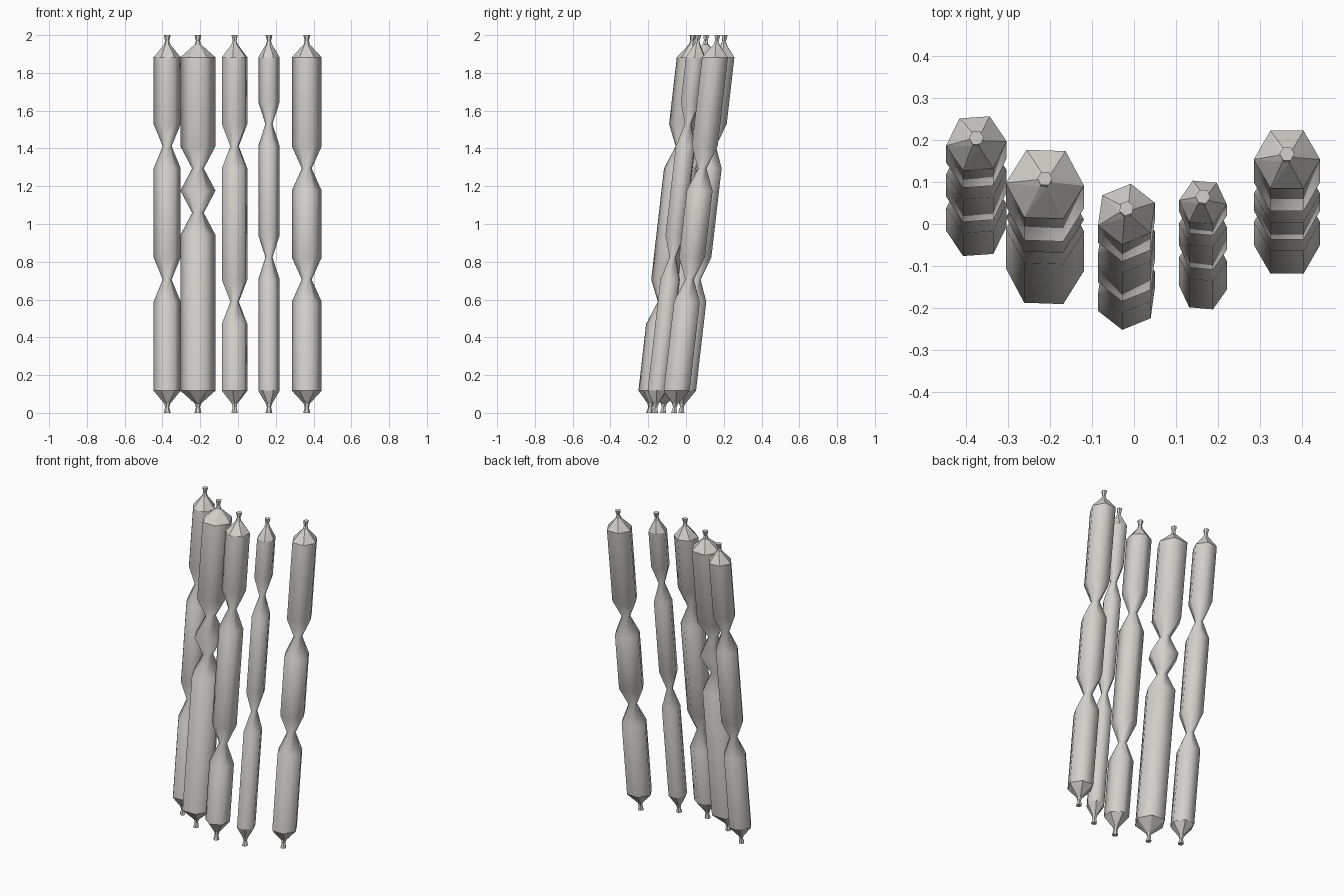
import bpy, bmesh
from math import cos, sin, radians, tau

cube = bpy.data.objects.get("Cube")
if cube:
    bpy.data.objects.remove(cube)

SIDES = 6
STEP = 2 / 17      # height between neighbouring rings
LEAN = 0.115       # backward shift per unit of height

casing = bpy.data.materials.new("warm_light_grey")
casing.use_nodes = True
colour = (0.64, 0.63, 0.595, 1)
casing.diffuse_color = colour
casing.node_tree.nodes["Principled BSDF"].inputs["Base Color"].default_value = colour


def add_link(name, x, y, radius, turn, waists):
    """Leaning six-sided casing with pinched waists and twisted, tied ends."""
    # Profile rows: height, radius, extra twist in degrees
    tie = [(0, 0.018, -60), (0.03, 0.011, -60), (0.05, 0.017, -50)]
    body = []
    for i in range(1, 17):
        near = [i - w for w in waists]
        if 0 in near:
            body.append((i * STEP, radius * 0.33, 0))
        elif i in (1, 16) or 1 in near or -1 in near:
            body.append((i * STEP, radius, 0))
    top = [(2 - z, r, -t) for z, r, t in reversed(tie)]

    bm = bmesh.new()
    rings = []
    for z, r, twist in tie + body + top:
        angles = [radians(turn + twist) + tau * k / SIDES for k in range(SIDES)]
        rings.append([bm.verts.new((x + r * cos(a),
                                    y + LEAN * (z - 1) + r * sin(a), z))
                      for a in angles])
    for low, high in zip(rings, rings[1:]):
        for k in range(SIDES):
            n = (k + 1) % SIDES
            bm.faces.new((low[k], low[n], high[n], high[k]))
    bm.faces.new(rings[0][::-1])
    bm.faces.new(rings[-1])

    # Fold the twisted ends into flat creases
    ends = [f for f in bm.faces if len(f.verts) == 4
            and not STEP < f.calc_center_median().z < 2 - STEP]
    bmesh.ops.triangulate(bm, faces=ends)
    for f in bm.faces:
        f.smooth = STEP < f.calc_center_median().z < 2 - STEP
    # Hard edges only where the body meets the tied ends
    for e in bm.edges:
        e.smooth = all(f.smooth for f in e.link_faces)
    bmesh.ops.recalc_face_normals(bm, faces=bm.faces)

    mesh = bpy.data.meshes.new(name)
    bm.to_mesh(mesh)
    bm.free()
    mesh.materials.append(casing)
    bpy.context.collection.objects.link(bpy.data.objects.new(name, mesh))


# Five strands from the right to the left
add_link("far_right_link", -0.375, 0.09, 0.072, 4, (6, 12))
add_link("right_thick_link", -0.212, -0.007, 0.093, -2, (9, 11))
add_link("middle_link", -0.018, -0.078, 0.073, 22, (5, 12))
add_link("left_thin_link", 0.164, -0.05, 0.057, -5, (7, 13))
add_link("far_left_link", 0.364, 0.052, 0.079, 0, (6, 11))
